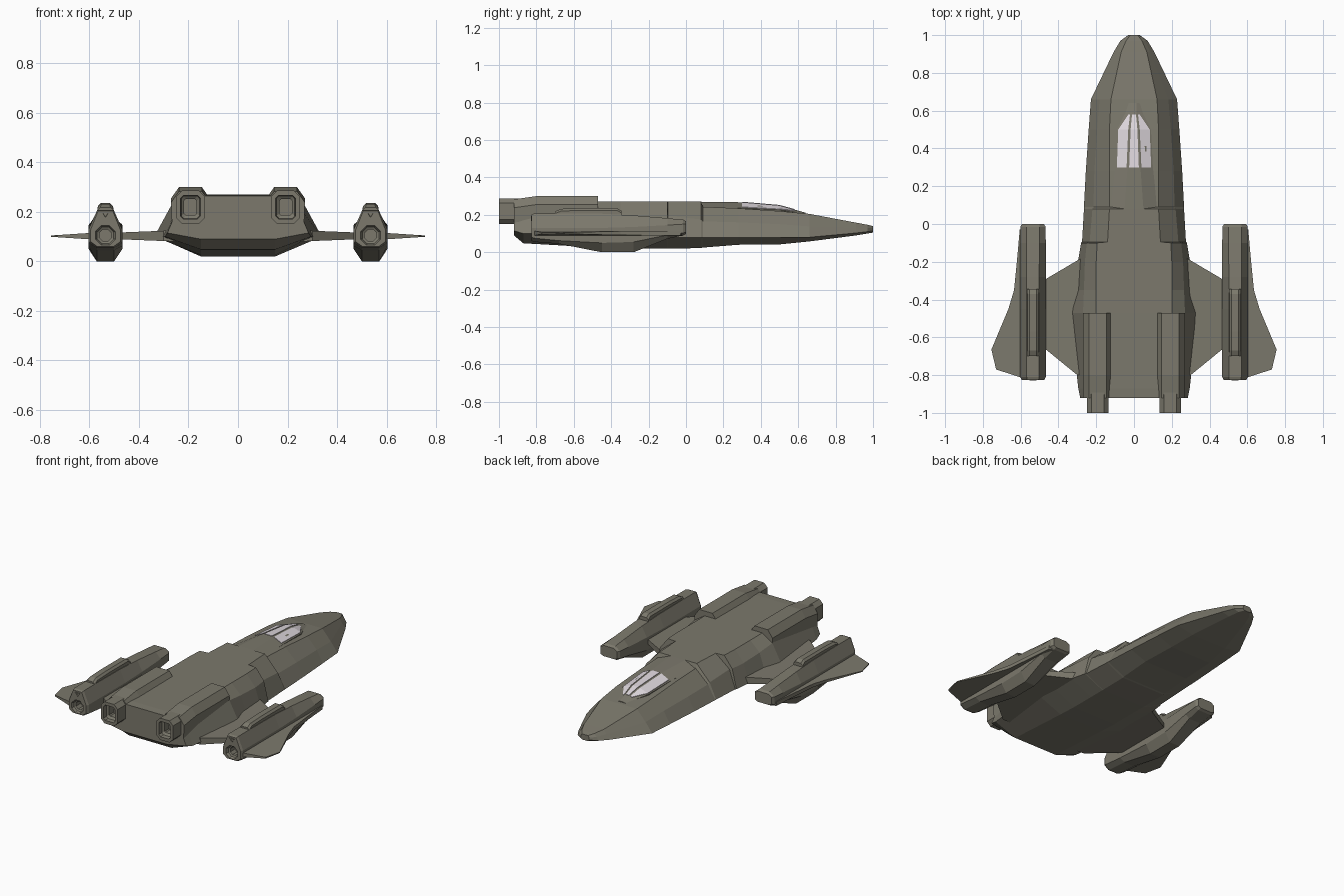
import bpy, bmesh, math


def material(name, rgb):
    m = bpy.data.materials.new(name)
    m.diffuse_color = (*rgb, 1)
    return m


HULL = material("olive_grey_hull", (0.20, 0.19, 0.15))
GLASS = material("pale_glass", (0.74, 0.69, 0.73))


def finish(bm, name, mat, mirror=False):
    bmesh.ops.recalc_face_normals(bm, faces=bm.faces)
    me = bpy.data.meshes.new(name)
    bm.to_mesh(me)
    bm.free()
    me.materials.append(mat)
    ob = bpy.data.objects.new(name, me)
    bpy.context.collection.objects.link(ob)
    if mirror:
        ob.modifiers.new("mirror", 'MIRROR')
    return ob


def sym(y, half, cx=0):
    """Closed ring from the right half of a section, bottom to top."""
    return ([(cx + x, y, z) for x, z in half]
            + [(cx - x, y, z) for x, z in reversed(half)])


def loft(name, rings, mat=HULL, mirror=False):
    bm = bmesh.new()
    vs = [[bm.verts.new(p) for p in r] for r in rings]
    n = len(rings[0])
    for a, b in zip(vs, vs[1:]):
        for i in range(n):
            j = (i + 1) % n
            bm.faces.new((a[i], a[j], b[j], b[i]))
    bm.faces.new(vs[0])
    bm.faces.new(vs[-1])
    return finish(bm, name, mat, mirror)


def plate(name, outline, z, thick):
    """Flat wing whose half thickness depends on x."""
    return loft(name, [[(x, y, z + s * thick(x)) for x, y in outline]
                       for s in (-1, 1)], mirror=True)


# Main hull: y, then bottom edge, chine, shoulder, deck edge (x, z)
sections = [
    (1.0, .02, .105, .03, .115, .028, .13, .02, .14),
    (.97, .04, .10, .072, .11, .06, .13, .042, .147),
    (.91, .06, .09, .108, .103, .085, .132, .068, .158),
    (.66, .12, .058, .228, .08, .182, .138, .122, .205),
    (.50, .14, .042, .24, .08, .195, .15, .13, .22),
    (.28, .15, .04, .255, .08, .21, .16, .13, .235),
    (.09, .15, .025, .265, .08, .215, .165, .13, .243),
    (.08, .15, .022, .265, .08, .22, .175, .13, .27),
    (-.095, .15, .02, .275, .08, .235, .195, .14, .27),
    (-.10, .15, .02, .28, .08, .25, .20, .195, .27),
    (-.20, .15, .02, .297, .085, .26, .20, .20, .27),
    (-.35, .15, .02, .305, .09, .265, .21, .20, .27),
    (-.47, .15, .025, .338, .10, .27, .225, .20, .27),
    (-.87, .15, .048, .295, .10, .25, .215, .20, .268),
    (-.92, .15, .09, .285, .115, .245, .21, .20, .265),
]
loft("main_hull", [sym(s[0], [(s[i], s[i + 1]) for i in (1, 3, 5, 7)])
                   for s in sections])

# Canopy fairing: y, base half width, base z, top half width, top z
canopy = [
    (.64, .035, .205, .012, .211),
    (.58, .05, .212, .014, .228),
    (.50, .09, .226, .024, .25),
    (.30, .10, .235, .034, .267),
    (.08, .125, .242, .05, .27),
]
loft("canopy_fairing", [sym(y, [(bw, bz - .04), (bw, bz), (tw, tz)])
                        for y, bw, bz, tw, tz in canopy])


def pane(name, spans, mirror):
    """Glass laid just above the fairing; t runs from roof edge to base."""
    rows = []
    for (y, bw, bz, tw, tz), (t0, t1) in zip(canopy[1:4], spans):
        if mirror:
            rows.append([(tw + (bw - tw) * t, y, tz + (bz - tz) * t + .003)
                         for t in (t0, t1)])
        else:
            rows.append([(s * tw * t1, y, tz + .003) for s in (-1, 1)])
    rings = [[a, b, (b[0], b[1], b[2] - .006), (a[0], a[1], a[2] - .006)]
             for a, b in rows]
    loft(name, rings, GLASS, mirror)


pane("side_window", [(.2, .45), (.1, .9), (.08, .86)], True)
pane("centre_window", [(0, .75)] * 3, False)

# Engine housings on the rear deck
EX = .192
loft("engine_housing", [
    sym(y, [(.075, .16), (.078, zt - .045), (.046, zt)], EX)
    for y, zt in ((-.47, .30), (-.80, .30), (-.92, .283))], mirror=True)


# Square exhausts with chamfered corners and a recess
def chamfer(y, w, h, c):
    return [(EX + x, y, .219 + z) for x, z in
            ((w - c, -h), (w, c - h), (w, h - c), (w - c, h),
             (c - w, h), (-w, h - c), (-w, c - h), (c - w, -h))]


loft("engine_exhaust", [
    chamfer(-.88, .058, .068, .025), chamfer(-1.0, .058, .068, .025),
    chamfer(-1.0, .04, .048, .012), chamfer(-.975, .037, .045, .01),
    chamfer(-.965, .025, .032, .006), chamfer(-.91, .025, .032, .006)],
    mirror=True)

# Outboard pods: y, keel half width, keel z, side half width, low z, high z, roof
PX = .535
pods = [
    (0, .04, .098, .058, .108, .15, .035, .165),
    (-.015, .045, .09, .067, .103, .15, .035, .174),
    (-.10, .042, .072, .068, .092, .145, .034, .182),
    (-.28, .035, 0, .068, .055, .135, .033, .197),
    (-.45, .035, 0, .068, .05, .13, .033, .206),
    (-.68, .035, .045, .068, .062, .13, .033, .208),
    (-.81, .035, .055, .068, .075, .13, .033, .208),
    (-.825, .033, .06, .06, .08, .128, .03, .203),
]
rings = [sym(y, [(wb, zb), (w, z1), (w, z2), (wt, zt)], PX)
         for y, wb, zb, w, z1, z2, wt, zt in pods]


# Pod exhaust: the rear end folds into an octagonal recess
def octagon(y, r):
    return [(PX + r * math.cos(a), y, .105 + r * math.sin(a)) for a in
            (math.radians(-67.5 + 45 * i) for i in range(8))]


rings += [octagon(-.825, .043), octagon(-.81, .036),
          octagon(-.805, .026), octagon(-.76, .026)]
loft("side_pod", rings, mirror=True)

# Raised rail on top of each pod
loft("pod_rail", [sym(y, [(w, .19), (w, z - .012), (w * .6, z)], PX)
                  for y, w, z in ((-.345, .033, .222), (-.37, .03, .236),
                                  (-.57, .03, .236), (-.67, .03, .232),
                                  (-.70, .033, .218))], mirror=True)

# Small triangular vent above each pod exhaust
loft("pod_vent", [[(PX - w, y, .194), (PX + w, y, .194), (PX, y, .194 - 1.5 * w)]
                  for y, w in ((-.82, .018), (-.829, .018),
                               (-.829, .011), (-.824, .009))], mirror=True)

# Inner wings joining hull and pods
plate("inner_wing", [(.22, -.15), (.295, -.19), (.49, -.305), (.49, -.645),
                     (.30, -.80), (.22, -.80)],
      .103, lambda x: .024 - .04 * (x - .22))

# Outer fins
plate("outer_fin", [(.58, -.02), (.605, -.03), (.62, -.20), (.635, -.35),
                    (.665, -.45), (.755, -.665), (.73, -.77), (.60, -.812),
                    (.58, -.812)],
      .102, lambda x: .014 - .065 * (x - .58))
